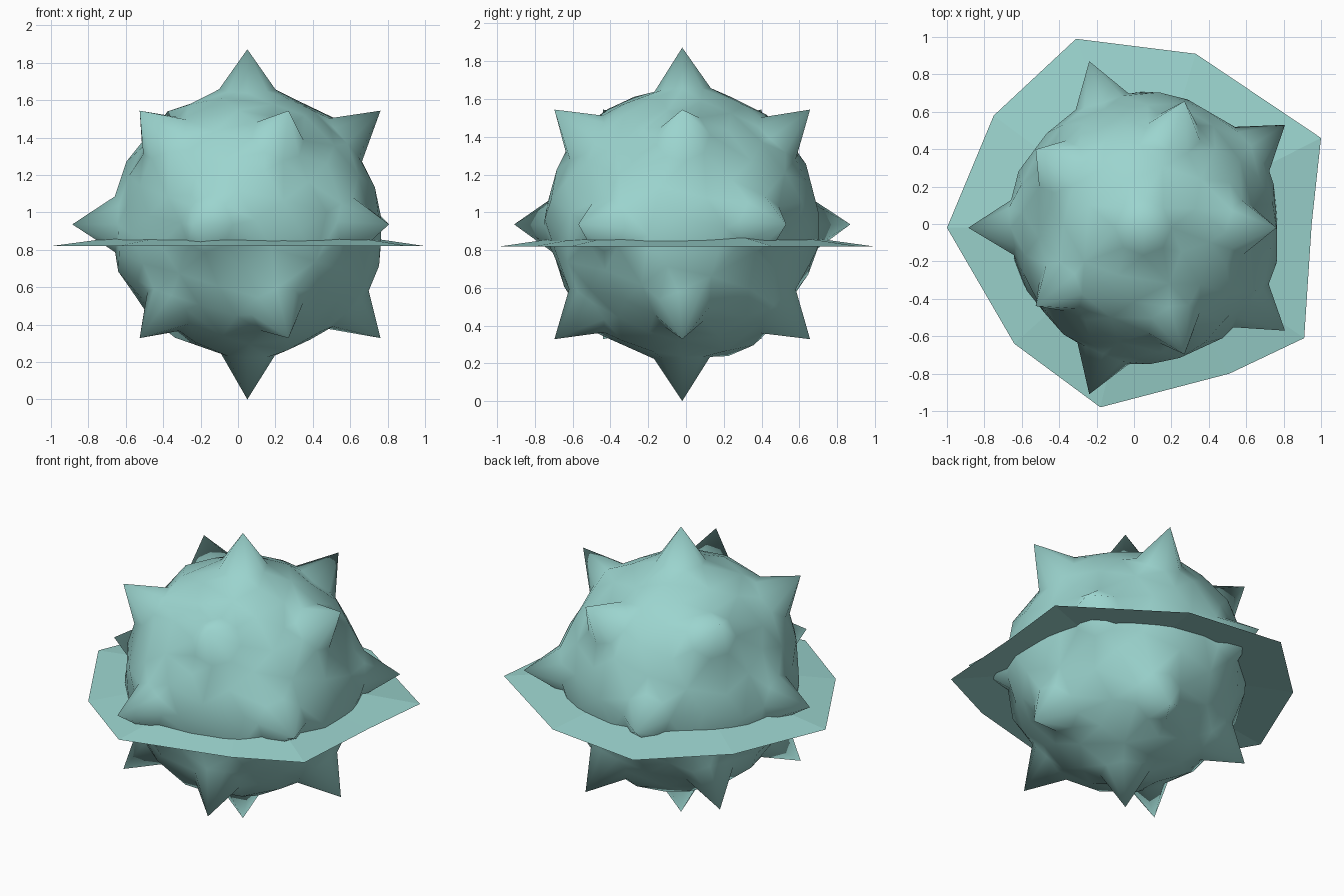
import bpy, bmesh, math
from mathutils import Vector, noise

cube = bpy.data.objects.get("Cube")
if cube:
    bpy.data.objects.remove(cube)

CENTRE = Vector((0.05, -0.02, 0.936))
BODY, TIP = 0.72, 0.936

mat = bpy.data.materials.new("pale teal")
colour = (0.33, 0.66, 0.62, 1)
mat.diffuse_color = colour
mat.use_nodes = True
mat.node_tree.nodes["Principled BSDF"].inputs["Base Color"].default_value = colour


def finish(name, bm):
    mesh = bpy.data.meshes.new(name)
    bm.to_mesh(mesh)
    bm.free()
    mesh.materials.append(mat)
    obj = bpy.data.objects.new(name, mesh)
    bpy.context.collection.objects.link(obj)
    return obj


def direction(azimuth, elevation):
    a, e = math.radians(azimuth), math.radians(elevation)
    return Vector((math.cos(a) * math.cos(e), math.sin(a) * math.cos(e), math.sin(e)))


# Spike directions: poles, an equatorial five and two staggered rings of five
spikes = [direction(0, 90), direction(0, -90)]
for i in range(5):
    spikes.append(direction(36 + 72 * i, 0))
    spikes += [direction(72 * i, 40.5), direction(72 * i, -40.5)]

# Points on a unit sphere: spike tips, a ring round each spike, even fill between
samples = [(d, TIP) for d in spikes]
for d in spikes:
    u = d.orthogonal().normalized()
    v = d.cross(u)
    for k in range(8):
        t = math.tau * k / 8
        side = u * math.cos(t) + v * math.sin(t)
        samples.append(((d + side * 0.21).normalized(), BODY))
COUNT = 190
for i in range(COUNT):
    z = 1 - (2 * i + 1) / COUNT
    t = i * math.pi * (3 - math.sqrt(5))
    r = math.sqrt(1 - z * z)
    p = Vector((r * math.cos(t), r * math.sin(t), z))
    if min(p.angle(d) for d in spikes) > 0.31:
        samples.append((p, BODY))

# Hull the sphere, then push each point to its bumpy radius
bm = bmesh.new()
radius = {}
for p, r in samples:
    vert = bm.verts.new(p)
    if r == BODY:
        r += 0.045 * noise.noise(p * 2.7)
    radius[vert] = r
bmesh.ops.convex_hull(bm, input=bm.verts[:])
for vert, r in radius.items():
    vert.co = CENTRE + vert.co * r
bmesh.ops.recalc_face_normals(bm, faces=bm.faces[:])
for f in bm.faces:
    f.smooth = True
finish("spiky_body", bm)

# Irregular brim, a very shallow cone around the middle
rim = [(-1, -0.02), (-0.64, -0.64), (-0.18, -0.98), (0.51, -0.80), (0.91, -0.61),
       (0.95, 0), (1, 0.46), (0.33, 0.91), (-0.31, 0.99), (-0.75, 0.58)]
bm = bmesh.new()
apex = bm.verts.new((CENTRE.x, CENTRE.y, 0.96))
edge = [bm.verts.new((x, y, 0.82)) for x, y in rim]
for a, b in zip(edge, edge[1:] + edge[:1]):
    bm.faces.new((apex, a, b))
finish("brim", bm)
